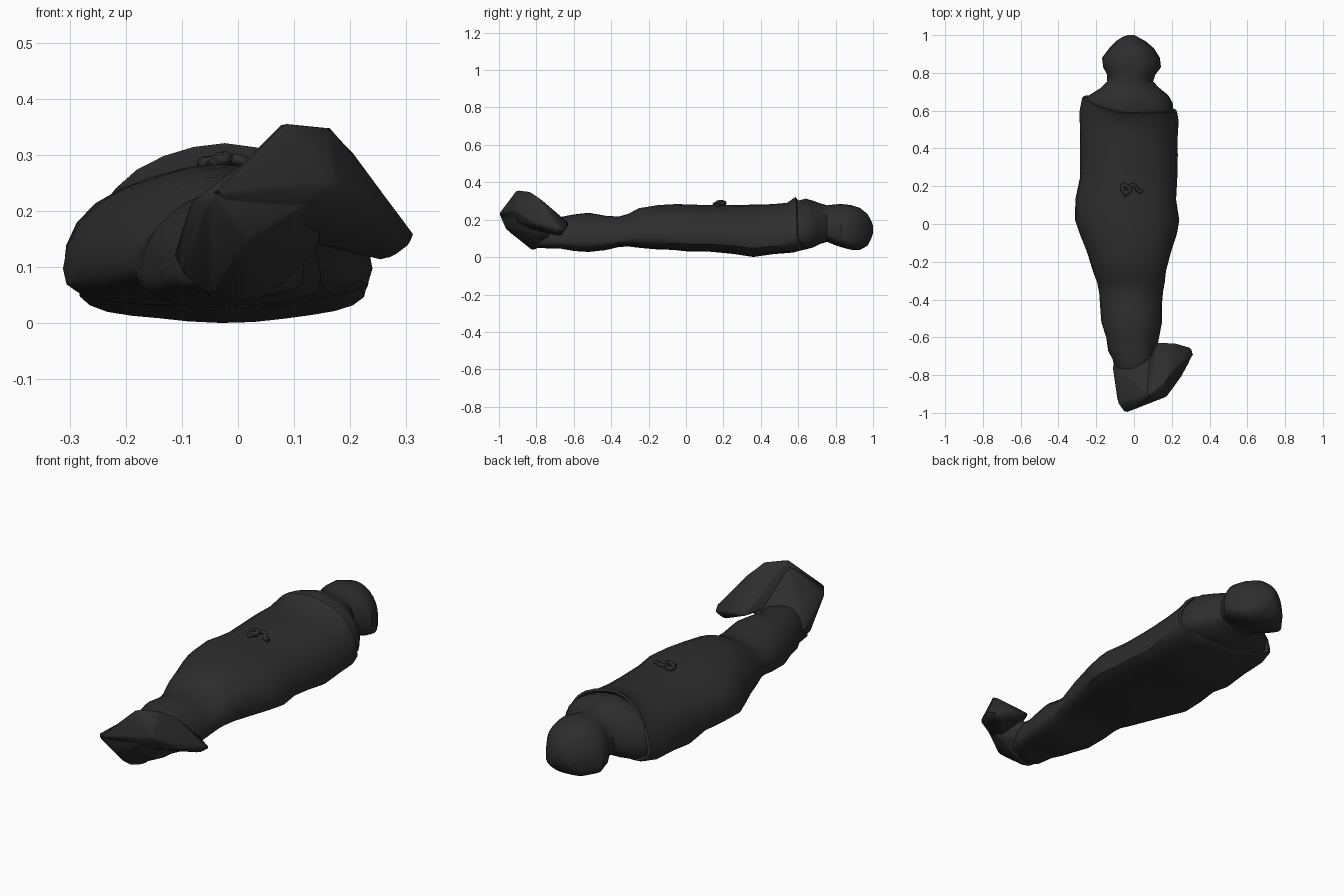
import bpy, bmesh, math
from mathutils import Vector, noise

cloth = bpy.data.materials.new("charcoal cloth")
cloth.diffuse_color = (0.027, 0.027, 0.027, 1)


def finish(bm, name, angle=40):
    bmesh.ops.recalc_face_normals(bm, faces=bm.faces)
    me = bpy.data.meshes.new(name)
    bm.to_mesh(me)
    bm.free()
    ob = bpy.data.objects.new(name, me)
    bpy.context.collection.objects.link(ob)
    me.materials.append(cloth)
    bpy.ops.object.select_all(action='DESELECT')
    bpy.context.view_layer.objects.active = ob
    ob.select_set(True)
    bpy.ops.object.shade_smooth_by_angle(angle=math.radians(angle))
    return ob


def wrap(name, rows, widest, low_power, slant=None, n=28):
    """Loft flattened ovals; each row is y, left x, right x, bottom z, top z."""
    bm = bmesh.new()
    rings = []
    for y, x0, x1, z0, z1 in rows:
        cx, hw, zw = (x0 + x1) / 2, (x1 - x0) / 2, z0 + (z1 - z0) * widest
        ring = []
        for i in range(n):
            t = 2 * math.pi * i / n
            c, s = math.cos(t), math.sin(t)
            z = zw + (z1 - zw) * s if s >= 0 else zw - (zw - z0) * abs(s) ** low_power
            p = Vector((cx + hw * c, y, z))
            if slant:
                p.y += slant(y, c, s)
            # soft cloth folds
            d = noise.noise(Vector((p.x * 7, p.y * 5, p.z * 7))) * 0.008
            p += Vector((c, 0, s)) * d
            ring.append(bm.verts.new(p))
        rings.append(ring)
    for a, b in zip(rings, rings[1:]):
        for i in range(n):
            j = (i + 1) % n
            bm.faces.new((a[i], a[j], b[j], b[i]))
    bm.faces.new(rings[0])
    bm.faces.new(rings[-1])
    return finish(bm, name)


# Body wrap, with a loose slanted opening at the shoulders
def opening(y, c, s):
    k = max(0, min(1, (y - 0.45) / 0.13))
    return k * (0.07 * max(0, -c) ** 2 + 0.02 * max(0, c) + 0.05 * max(0, -s) - 0.012 * c)


wrap("body_wrap", [
    (-0.83, -0.07, 0.05, 0.065, 0.16), (-0.80, -0.10, 0.08, 0.05, 0.20),
    (-0.72, -0.115, 0.12, 0.045, 0.22), (-0.67, -0.14, 0.12, 0.045, 0.215),
    (-0.60, -0.15, 0.13, 0.035, 0.225), (-0.52, -0.175, 0.145, 0.03, 0.235),
    (-0.43, -0.178, 0.145, 0.04, 0.22), (-0.36, -0.182, 0.150, 0.055, 0.215),
    (-0.31, -0.192, 0.160, 0.058, 0.23), (-0.25, -0.215, 0.17, 0.05, 0.262),
    (-0.15, -0.25, 0.20, 0.04, 0.275), (-0.05, -0.29, 0.23, 0.035, 0.28),
    (0.02, -0.31, 0.24, 0.03, 0.28), (0.13, -0.31, 0.222, 0.03, 0.28),
    (0.25, -0.29, 0.225, 0.02, 0.275), (0.36, -0.29, 0.23, 0.003, 0.28),
    (0.46, -0.288, 0.232, 0.015, 0.285), (0.54, -0.287, 0.237, 0.025, 0.29),
    (0.585, -0.275, 0.228, 0.04, 0.318), (0.59, -0.262, 0.215, 0.045, 0.308),
    (0.57, -0.24, 0.195, 0.06, 0.28),
], 0.27, 0.6, opening)

# Head, neck and shoulder wrap
wrap("head_wrap", [
    (0.50, -0.24, 0.19, 0.045, 0.27), (0.58, -0.262, 0.21, 0.035, 0.295),
    (0.64, -0.265, 0.205, 0.04, 0.31), (0.68, -0.24, 0.182, 0.05, 0.298),
    (0.72, -0.175, 0.135, 0.07, 0.284), (0.755, -0.14, 0.104, 0.08, 0.274),
    (0.79, -0.142, 0.115, 0.065, 0.28), (0.83, -0.165, 0.142, 0.05, 0.285),
    (0.88, -0.172, 0.137, 0.035, 0.28), (0.93, -0.132, 0.108, 0.035, 0.265),
    (0.97, -0.09, 0.06, 0.06, 0.235), (0.99, -0.06, 0.02, 0.10, 0.20),
    (1.0, -0.03, 0.0, 0.13, 0.17),
], 0.36, 0.5)


# Feet bundled together and tipped to one side: heel block and toe flap
def bundle(name, pts):
    bm = bmesh.new()
    for p in pts:
        bm.verts.new(p)
    bmesh.ops.convex_hull(bm, input=bm.verts)
    loose = [v for v in bm.verts if not v.link_faces]
    bmesh.ops.delete(bm, geom=loose, context='VERTS')
    bmesh.ops.bevel(bm, geom=list(bm.edges), offset=0.006, segments=1,
                    affect='EDGES', profile=0.5)
    finish(bm, name, 50)


bundle("heel_wrap", [
    (-.05, -1, .23), (-.085, -.95, .215), (.02, -.965, .15), (.08, -.9, .34),
    (0, -.82, .035), (.05, -.80, .045), (-.10, -.82, .09), (-.05, -.82, .045),
    (-.115, -.74, .12), (.17, -.90, .24), (.14, -.82, .13), (.10, -.72, .10),
    (.12, -.68, .18), (-.07, -.78, .2)])
bundle("toe_wrap", [
    (-.05, -1.003, .23), (.08, -.905, .36), (.16, -.84, .352), (.205, -.77, .305),
    (.25, -.75, .24), (.315, -.69, .155), (.305, -.655, .14), (.265, -.67, .11),
    (.22, -.63, .17), (.12, -.625, .18), (.14, -.80, .14), (.175, -.915, .25),
    (.25, -.81, .175), (.05, -.94, .18)])


# Tied cord on the belly
def cord(name, pts, radius):
    cu = bpy.data.curves.new(name, 'CURVE')
    cu.dimensions = '3D'
    cu.bevel_depth, cu.bevel_resolution, cu.resolution_u = radius, 2, 6
    cu.use_fill_caps = True
    sp = cu.splines.new('BEZIER')
    sp.bezier_points.add(len(pts) - 1)
    for b, p in zip(sp.bezier_points, pts):
        b.co = p
        b.handle_left_type = b.handle_right_type = 'AUTO'
    cu.materials.append(cloth)
    bpy.context.collection.objects.link(bpy.data.objects.new(name, cu))


cord("knot_loop", [(-.03, .19, .285), (-.055, .205, .287), (-.06, .18, .285),
                   (-.04, .165, .288), (-.02, .18, .295), (-.035, .195, .295)], 0.011)
cord("knot_tail", [(-.03, .18, .288), (-.01, .205, .292), (.012, .195, .288),
                   (.02, .178, .283), (.045, .17, .278)], 0.010)
cord("knot_end", [(-.025, .18, .285), (-.045, .155, .284), (-.05, .15, .28)], 0.010)
